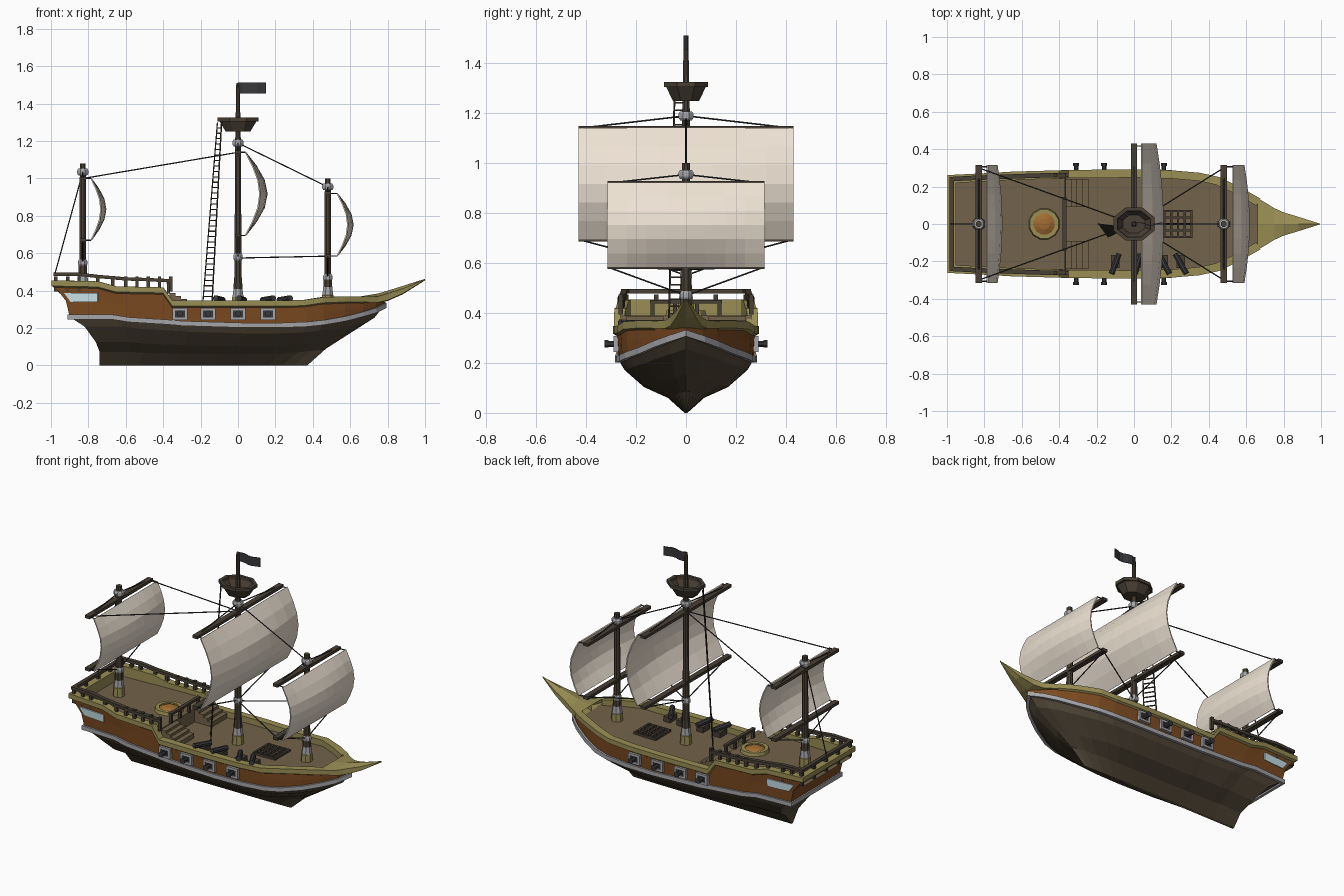
import bpy, bmesh, math
from mathutils import Vector, Matrix

if "Cube" in bpy.data.objects:
    bpy.data.objects.remove(bpy.data.objects["Cube"])

def material(name, *rgb):
    m = bpy.data.materials.new(name)
    m.diffuse_color = (*rgb, 1)
    m.use_nodes = True
    m.node_tree.nodes["Principled BSDF"].inputs["Base Color"].default_value = m.diffuse_color
    return m

HULL = material("dark_hull", .085, .065, .04)
BROWN = material("red_brown", .2, .07, .015)
OLIVE = material("olive", .32, .27, .09)
DECK = material("deck_wood", .17, .125, .07)
WOOD = material("dark_wood", .065, .05, .035)
SAIL = material("canvas", .85, .76, .65)
GREY = material("grey", .38, .38, .4)
IRON = material("iron", .04, .04, .045)
GLASS = material("glass", .6, .8, .85)
ORANGE = material("hatch_orange", .35, .15, .03)

def finish(name, bm, mat, mirror=False, solid=0):
    bmesh.ops.remove_doubles(bm, verts=bm.verts, dist=1e-5)
    bmesh.ops.recalc_face_normals(bm, faces=bm.faces)
    me = bpy.data.meshes.new(name)
    bm.to_mesh(me)
    bm.free()
    ob = bpy.data.objects.new(name, me)
    bpy.context.collection.objects.link(ob)
    me.materials.append(mat)
    if mirror:
        mod = ob.modifiers.new("mirror", 'MIRROR')
        mod.use_axis = (False, True, False)
    if solid:
        mod = ob.modifiers.new("solid", 'SOLIDIFY')
        mod.thickness = solid
        mod.offset = 0
    return ob

def loft(name, rows, mat, mirror=False, solid=0, closed=False):
    bm = bmesh.new()
    vs = [[bm.verts.new(p) for p in r] for r in rows]
    pairs = list(zip(vs, vs[1:])) + ([(vs[-1], vs[0])] if closed else [])
    for a, b in pairs:
        for i in range(len(a) - 1):
            bm.faces.new((a[i], a[i + 1], b[i + 1], b[i]))
    bmesh.ops.remove_doubles(bm, verts=bm.verts, dist=1e-5)
    bmesh.ops.dissolve_degenerate(bm, edges=bm.edges, dist=1e-5)
    return finish(name, bm, mat, mirror, solid)

def strip(name, path, profile, mat, closed=True):
    """Sweep a (outward, up) profile along a plan path of one ship side."""
    P = [Vector(p) for p in path]
    ext = [P[0] * 2 - P[1]] + P + [Vector((P[-1].x, -P[-2].y, 0)) + Vector((P[-2].x - P[-1].x, 0, 0))
                                   if abs(P[-1].y) < 1e-4 else P[-1] * 2 - P[-2]]
    rows = [[] for _ in profile]
    for i, p in enumerate(P):
        d1, d2 = [(b - a).to_2d().normalized() for a, b in ((ext[i], p), (p, ext[i + 2]))]
        t = (d1 + d2).normalized()
        n = Vector((-t.y, t.x, 0)) / max(.6, t.dot(d1))
        for r, (o, z) in zip(rows, profile):
            q = p + n * o + Vector((0, 0, z))
            if abs(p.y) < 1e-4:
                q.y = 0
            r.append(q)
    return loft(name, rows, mat, True, 0, closed)

def lathe(name, prof, loc, mat, n=8, scale=(1, 1)):
    rows = [[(loc[0] + r * scale[0] * math.cos((k + .5) * math.tau / n),
              loc[1] + r * scale[1] * math.sin((k + .5) * math.tau / n), loc[2] + z)
             for k in range(n + 1)] for r, z in prof]
    return loft(name, rows, mat)

def bars(name, segs, r, mat, n=4):
    bm = bmesh.new()
    for a, b in segs:
        a, b = Vector(a), Vector(b)
        d = b - a
        M = Matrix.Translation((a + b) / 2) @ d.to_track_quat('Z', 'Y').to_matrix().to_4x4() \
            @ Matrix.Rotation(math.pi / n, 4, 'Z')
        bmesh.ops.create_cone(bm, cap_ends=True, segments=n, radius1=r, radius2=r, depth=d.length, matrix=M)
    return finish(name, bm, mat)

def boxes(name, items, mat):
    bm = bmesh.new()
    for c, s in items:
        bmesh.ops.create_cube(bm, size=1, matrix=Matrix.Translation(c) @ Matrix.Diagonal((*s, 1)))
    return finish(name, bm, mat)

# Hull stations: x, half width, top z, trim z
T = [(-.985, .25, .43, .26), (-.75, .262, .425, .26), (-.65, .268, .398, .245), (-.40, .275, .393, .23),
     (-.35, .277, .322, .225), (0, .28, .322, .215), (.2, .275, .322, .215), (.35, .262, .325, .22),
     (.45, .24, .34, .23), (.57, .183, .345, .25), (.67, .125, .345, .275), (.74, .07, .345, .295), (.79, 0, .34, .32)]

def level(xs, xb, ws, zf):
    x0, x1 = T[0][0], T[-1][0]
    r = [(xs + (x - x0) / (x1 - x0) * (xb - xs), w * ws, zf(zt, zr)) for x, w, zt, zr in T]
    return [(r[0][0], 0, r[0][2])] + r

trim = level(-.90, .78, .97, lambda t, r: r)
lower = [level(a, b, w, lambda t, r, f=f: r * f) for a, b, w, f in
         ((-.74, .37, .02, 0), (-.74, .47, .26, .28), (-.76, .57, .6, .48), (-.82, .73, .88, .8))]
top = level(-.985, .79, 1, lambda t, r: t)
loft("lower_hull", lower + [trim], HULL, True)
loft("upper_hull", [trim, level(-.92, .785, .985, lambda t, r: (t + r) / 2), top], BROWN, True)
strip("hull_trim", trim, [(-.005, -.013), (.012, -.013), (.012, .013), (-.005, .013)], GREY)
strip("gunwale", top[:12], [(0, -.012), (.012, -.005), (.012, .025), (-.032, .025), (-.032, -.045)], OLIVE)

# Bow beak
B = [(.66, .14, .368, .37, .335), (.75, .085, .37, .385, .333), (.80, .062, .385, .40, .345),
     (.88, .038, .41, .425, .38), (1.0, 0, .46, .463, .455)]
cap = [(.70, 0, .35)]
loft("bow_beak", [cap + [(x, 0, zc) for x, y, zo, zc, zb in B], cap + [(x, y, zo) for x, y, zo, zc, zb in B],
                  cap + [(x, y, zb + .004) for x, y, zo, zc, zb in B], cap + [(x, 0, zb) for x, y, zo, zc, zb in B]],
     OLIVE, True, 0, True)

# Decks, with the quarterdeck step
D = [({-.40: -.37, -.35: -.366}.get(x, x), w - .01, .39 if x < -.38 else zt - .012) for x, w, zt, _ in T[:-1]]
loft("deck", [D, [(x, 0, z) for x, w, z in D]], DECK, True)
boxes("stairs", [((-.35 + .03 * i, s * .165, .345 - .008 * i), (.032, .15, .085 - .016 * i))
                 for i in range(4) for s in (1, -1)], DECK)
lathe("round_hatch_rim", [(.085, 0), (.08, .02), (.058, .02), (.058, .01)], (-.48, 0, .39), OLIVE, 12)
lathe("round_hatch_cover", [(.058, .012), (.03, .025), (0, .028)], (-.48, 0, .39), ORANGE, 12)
boxes("cargo_grate", [((.235, -.07 + .035 * i, .316), (.155, .012, .016)) for i in range(5)] +
      [((.163 + .036 * i, 0, .316), (.012, .15, .018)) for i in range(5)], WOOD)

# Quarterdeck railing
R = [(-.975, 0, .487), (-.975, .24, .487), (-.85, .247, .487), (-.75, .25, .475), (-.6, .256, .462),
     (-.48, .26, .458), (-.36, .262, .452)]
strip("stern_rail", R, [(-.012, -.008), (.012, -.008), (.012, .01), (-.012, .01)], WOOD)
posts = [(-.975, 0), (-.975, .12)] + [p[:2] for p in R[1:]] + [(-.91, .243), (-.67, .253), (-.54, .258), (-.42, .261)]
boxes("stern_rail_posts", [((x, s * y, .435), (.018, .018, .08)) for x, y in posts for s in (1, -1)], WOOD)
boxes("quarterdeck_front_rail", [((-.372, 0, .445), (.02, .29, .014))] +
      [((-.372, y, .415), (.016, .016, .06)) for y in (-.135, -.045, .045, .135)], WOOD)

# Side windows
for s in (1, -1):
    loft("stern_window", [[(-.93, s * .254, .388), (-.75, s * .266, .388)],
                          [(-.895, s * .252, .34), (-.75, s * .264, .34)]], GLASS, False, .006)

# Gun ports and cannons
ports = [(x, s) for x in (-.31, -.16, 0, .16) for s in (1, -1)]
boxes("gun_port_frames", [((x + dx, s * .277, .275 + dz), sz) for x, s in ports for dx, dz, sz in
                          ((0, .025, (.08, .026, .014)), (0, -.025, (.08, .026, .014)),
                           (.033, 0, (.014, .026, .05)), (-.033, 0, (.014, .026, .05)))], GREY)
boxes("gun_port_backs", [((x, s * .273, .275), (.055, .022, .04)) for x, s in ports], IRON)
bars("port_cannons", [((x, s * .25, .275), (x, s * .315, .277)) for x, s in ports], .013, IRON, 8)
bars("port_cannon_muzzles", [((x, s * .31, .277), (x, s * .326, .277)) for x, s in ports], .017, IRON, 8)
deck_guns = ((-.1, -.02), (.02, -.015), (.16, .03), (.25, .03))
bars("deck_cannons", [((x - d, -.16, .35), (x + d, -.265, .36)) for x, d in deck_guns], .016, IRON, 8)
boxes("deck_cannon_carriages", [((x, -.2, .325), (.045, .07, .035)) for x, d in deck_guns], WOOD)

# Masts, yards and sails: x, deck z, mast top, collar z, low collar z, yard zs, half span, sail offset, bulge
ropes = []
masts = (("main", 0, .31, 1.22, 1.19, .58, 1.14, .695, .43, .04, .115),
         ("mizzen", -.83, .39, 1.08, 1.035, .55, 1.0, .67, .315, .045, .078),
         ("fore", .48, .32, 1.0, .955, .47, .92, .585, .315, .05, .085))
for nm, x, zd, zt, zc, zl, y1, y0, hs, off, bulge in masts:
    lathe(nm + "_mast", [(.021, 0), (.017, zt - zd), (0, zt - zd)], (x, 0, zd), WOOD)
    lathe(nm + "_mast_foot", [(.036, 0), (.034, .055), (.025, .06)], (x, 0, zd), OLIVE)
    lathe(nm + "_mast_sleeve", [(.032, .055), (.026, .1), (.015, .1)], (x, 0, zd), GREY)
    lathe(nm + "_mast_wrap", [(.026, .1), (.023, .16), (.015, .16)], (x, 0, zd), WOOD)
    for z, r in ((zc, .032), (zl, .027)):
        lathe(nm + "_collar", [(.015, -.018), (r * .8, -.018), (r, -.008), (r, .008), (r * .8, .018), (.015, .018)],
              (x, 0, z), GREY)
    boxes(nm + "_yards", [((x, 0, z), (.034, hs * 2, .018)) for z in (y1, y0)], WOOD)
    N, M = 6, 8
    loft(nm + "_sail", [[(x + off + math.sin(math.pi * v / N) * bulge * (1 - .33 * (2 * u / M - 1) ** 2),
                          hs * (2 * u / M - 1), y0 + (y1 - y0) * v / N) for u in range(M + 1)]
                        for v in range(N + 1)], SAIL, False, .007)
    for s in (1, -1):
        ropes += [((x, 0, zc), (x, s * hs, y1)), ((x, 0, zl), (x, s * hs, y0))]
        ropes += [((x, s * hs * .97, z), (x + off, s * hs * .97, z)) for z in (y0, y1)]

# Stays between the masts
for s in (1, -1):
    ropes += [((-.83, s * .3, 1.0), (0, 0, 1.14)), ((0, 0, .575), (.48, s * .3, .585))]
ropes += [((0, 0, 1.19), (.48, 0, .955)), ((-.83, 0, 1.035), (-.98, 0, .487))]
bars("rigging_ropes", ropes, .0035, IRON, 5)

# Topmast, lookout basket and flag
lathe("topmast", [(.016, 0), (.01, .31), (0, .31)], (0, 0, 1.2), WOOD)
lathe("lookout_basket", [(0, 0), (.06, 0), (.09, .055), (.1, .055), (.1, .075), (.08, .075), (.08, .055),
                         (.055, .015), (0, .015)], (0, 0, 1.25), WOOD, 8, (1.18, .95))
loft("flag", [[(.15 * i / 6, .008 * math.sin(i * 1.3), z) for i in range(7)] for z in (1.455, 1.512)], IRON, False, .004)

# Rope ladder
A0, A1, B0, B1 = map(Vector, ((-.19, .0, .31), (-.11, -.01, 1.3), (-.14, -.07, .31), (-.088, -.045, 1.3)))
rungs = [(A0.lerp(A1, i / 34), B0.lerp(B1, i / 34)) for i in range(1, 34)]
bars("rope_ladder", [(A0, A1), (B0, B1)] + rungs, .004, WOOD, 4)
